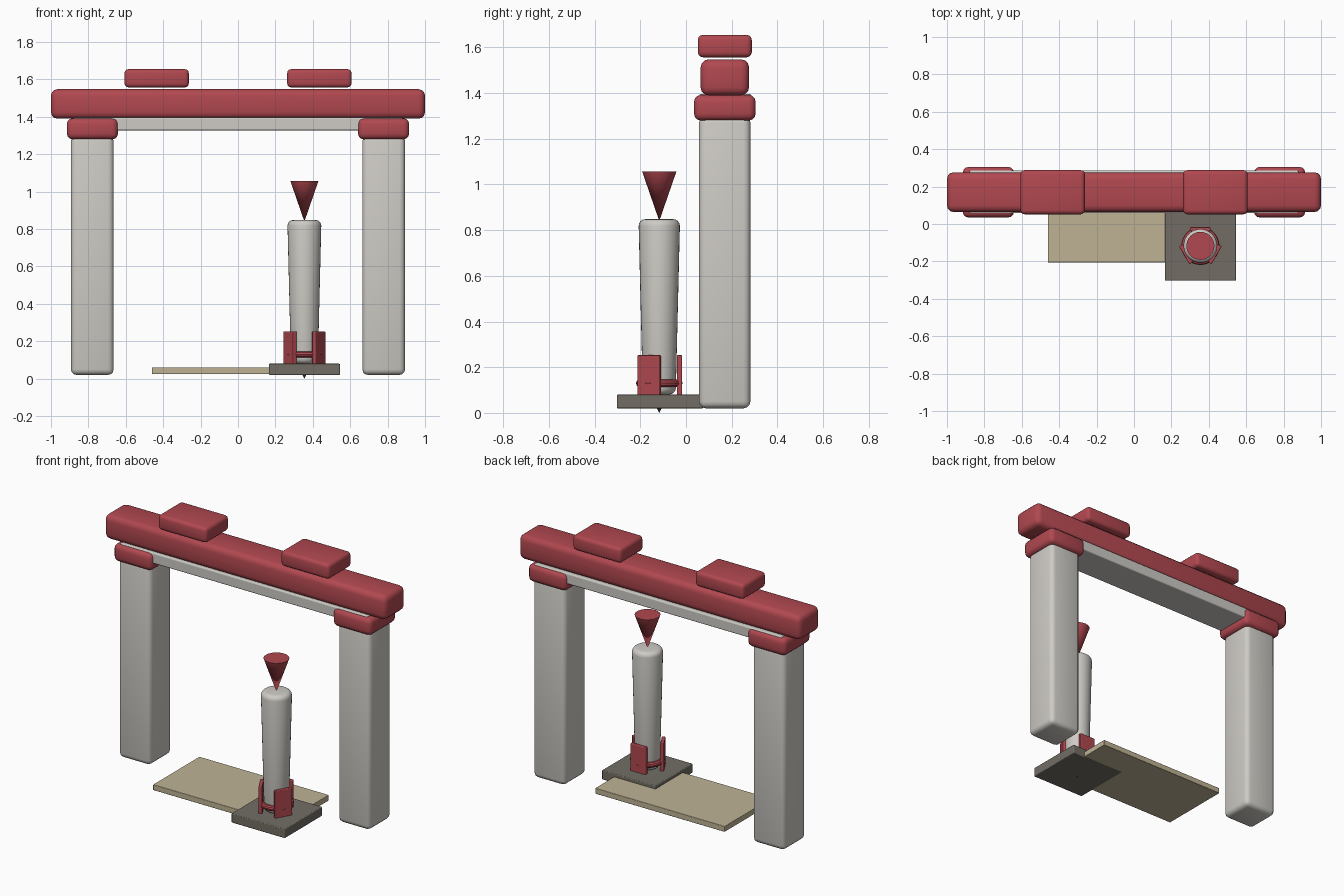
import bpy, math

if "Cube" in bpy.data.objects:
    bpy.data.objects.remove(bpy.data.objects["Cube"])

def mat(name, c):
    m = bpy.data.materials.new(name)
    m.diffuse_color = (*c, 1)
    m.use_nodes = True
    m.node_tree.nodes["Principled BSDF"].inputs["Base Color"].default_value = m.diffuse_color
    return m

RED = mat("red", (0.44, 0.065, 0.08))
PALE = mat("pale", (0.62, 0.60, 0.56))
DARK = mat("dark", (0.17, 0.155, 0.13))
TAN = mat("tan", (0.52, 0.45, 0.30))

def finish(name, m, bevel=0, seg=3, smooth=True):
    o = bpy.context.object
    o.name = name
    o.data.materials.append(m)
    if bevel:
        b = o.modifiers.new("round", 'BEVEL')
        b.width, b.segments, b.limit_method = bevel, seg, 'ANGLE'
        b.angle_limit = math.radians(40)
        bpy.ops.object.modifier_apply(modifier="round")
    if smooth:
        bpy.ops.object.shade_smooth_by_angle(angle=math.radians(35))
    return o

def box(name, x, y, z, m, bevel=0, rot=0):
    ctr = [(a + b) / 2 for a, b in (x, y, z)]
    bpy.ops.mesh.primitive_cube_add(size=1, location=ctr, rotation=(0, 0, rot))
    o = bpy.context.object
    o.scale = [b - a for a, b in (x, y, z)]
    bpy.ops.object.transform_apply(location=False, rotation=False, scale=True)
    return finish(name, m, bevel, smooth=bevel > 0.01)

def cone(name, z0, z1, r0, r1, m, bevel=0, sides=32):
    bpy.ops.mesh.primitive_cone_add(vertices=sides, radius1=r0, radius2=r1, depth=z1 - z0,
                                    location=(CX, CY, (z0 + z1) / 2))
    return finish(name, m, bevel, 4)

# gate: posts, caps, and top blocks on both sides
for side, s in (("left", -1), ("right", 1)):
    def span(a, b):
        return sorted((s * a, s * b))
    box(side + "_post", span(0.665, 0.893), (0.057, 0.282), (0.02, 1.30), PALE, 0.03)
    box(side + "_cap", span(0.642, 0.915), (0.035, 0.305), (1.28, 1.392), RED, 0.03)
    box(side + "_top_block", span(0.263, 0.607), (0.052, 0.288), (1.557, 1.655), RED, 0.022)

# crossbeam and the pale lintel under it
box("crossbeam", (-1, 1), (0.064, 0.276), (1.39, 1.548), RED, 0.035)
box("lintel", (-0.88, 0.88), (0.058, 0.286), (1.328, 1.397), PALE, 0.008)

# floor board and stand base
box("floor_board", (-0.46, 0.46), (-0.205, 0.265), (0.024, 0.06), TAN, 0.003)
box("stand_base", (0.165, 0.545), (-0.303, 0.075), (0.02, 0.08), DARK, 0.005)

# standing tapered body with inverted cones at both ends
CX, CY = 0.355, -0.117
cone("body", 0.08, 0.848, 0.072, 0.091, PALE, 0.03)
cone("top_cone", 0.84, 1.057, 0, 0.075, RED)
cone("lower_cone", 0.0, 0.10, 0, 0.05, DARK)

# clamp: ring with three upright plates
bpy.ops.mesh.primitive_torus_add(location=(CX, CY, 0.13), major_radius=0.085, minor_radius=0.017,
                                 major_segments=32, minor_segments=10)
finish("clamp_ring", RED)
for i in range(3):
    a = math.radians(90 + 120 * i)
    px, py = CX + 0.089 * math.cos(a), CY + 0.089 * math.sin(a)
    box(f"clamp_plate_{i + 1}", (px - 0.011, px + 0.011), (py - 0.055, py + 0.055),
        (0.075, 0.253), RED, 0.005, a)
